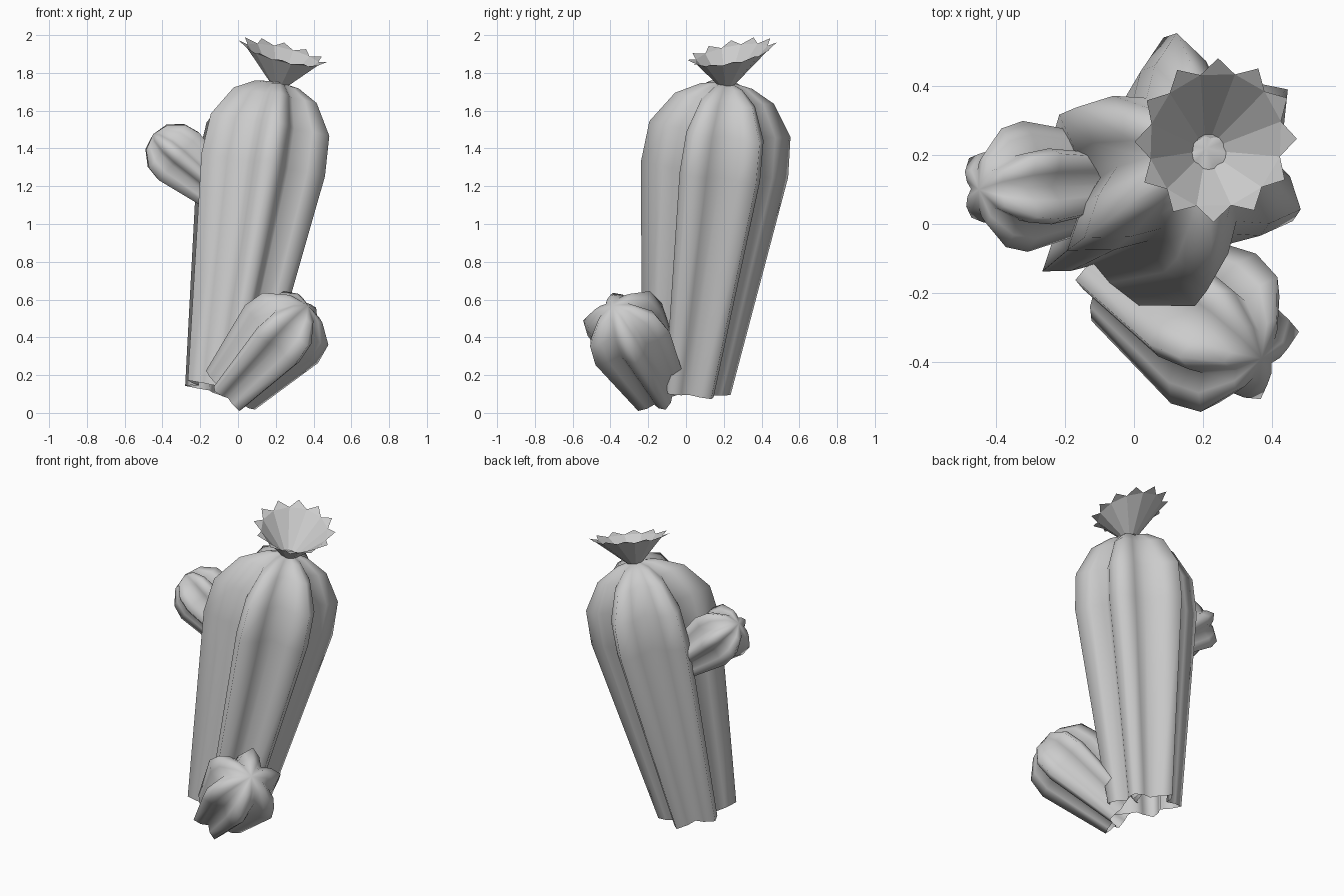
import bpy
import math
from mathutils import Vector

if "Cube" in bpy.data.objects:
    bpy.data.objects.remove(bpy.data.objects["Cube"])


def make(name, verts, faces, smooth):
    me = bpy.data.meshes.new(name)
    me.from_pydata([tuple(v) for v in verts], [], faces)
    me.update()
    for p in me.polygons:
        p.use_smooth = smooth
    ob = bpy.data.objects.new(name, me)
    bpy.context.collection.objects.link(ob)
    return ob


def ribbed_stem(name, base, tip, ref, rings, scale=(1,) * 6):
    """Six-ribbed stem open at the foot; rings are (fraction, rib radius)."""
    base, tip, ref = Vector(base), Vector(tip), Vector(ref)
    axis = (tip - base).normalized()
    u = (ref - axis * ref.dot(axis)).normalized()
    v = axis.cross(u)
    star = (1, 0.82, 0.62, 0.82)  # ridge, flank, groove, flank
    verts, faces, n = [], [], 24
    for t, r in rings:
        c = base.lerp(tip, t)
        for i in range(n):
            a = math.tau * i / n
            s = scale[i // 4] if i % 4 == 0 else 1
            verts.append(c + (u * math.cos(a) + v * math.sin(a)) * r * s * star[i % 4])
    for j in range(len(rings) - 1):
        for i in range(n):
            k = (i + 1) % n
            faces.append((j * n + i, j * n + k, (j + 1) * n + k, (j + 1) * n + i))
    # close the crown with a fan
    verts.append(tip)
    top = (len(rings) - 1) * n
    for i in range(n):
        faces.append((top + i, top + (i + 1) % n, len(verts) - 1))
    return make(name, verts, faces, True)


# main trunk, leaning right and back
ribbed_stem("trunk", (-0.07, 0.005, 0.12), (0.21, 0.22, 1.755), (-0.095, 0.99, 0),
            [(0, 0.225), (0.715, 0.372), (0.845, 0.357), (0.945, 0.25), (0.985, 0.13)],
            scale=(1.04, 1.03, 1.1, 1.08, 0.98, 0.99))

# small shoots
ribbed_stem("lower_shoot", (-0.04, -0.135, 0.12), (0.37, -0.39, 0.57), (-0.13, -0.23, -0.01),
            [(0, 0.168), (0.66, 0.25), (0.84, 0.225), (0.96, 0.12)])
ribbed_stem("upper_shoot", (0.0, 0.13, 1.09), (-0.45, 0.1, 1.475), (0, 1, 0),
            [(0, 0.11), (0.7, 0.19), (0.84, 0.172), (0.96, 0.1)])

# flower: faceted cup with pointed petal tips
n = 12
normal = Vector((0.25, -0.2, 1)).normalized()
u = normal.orthogonal().normalized()
v = normal.cross(u)


def ring_point(center, r, step):
    a = math.tau * step / n
    return Vector(center) + (u * math.cos(a) + v * math.sin(a)) * r


foot, rim, tips = (0.215, 0.22, 1.735), (0.237, 0.243, 1.895), (0.237, 0.243, 1.915)
verts, faces = [], []
for i in range(n):
    verts += [ring_point(foot, 0.042, i), ring_point(rim, 0.2, i),
              ring_point(tips, 0.242, i + 0.5)]
for i in range(n):
    k = (i + 1) % n
    faces.append((3 * i, 3 * k, 3 * k + 1, 3 * i + 1))
    faces.append((3 * i + 1, 3 * k + 1, 3 * i + 2))
faces.append(tuple(3 * i for i in reversed(range(n))))
make("flower", verts, faces, False)
